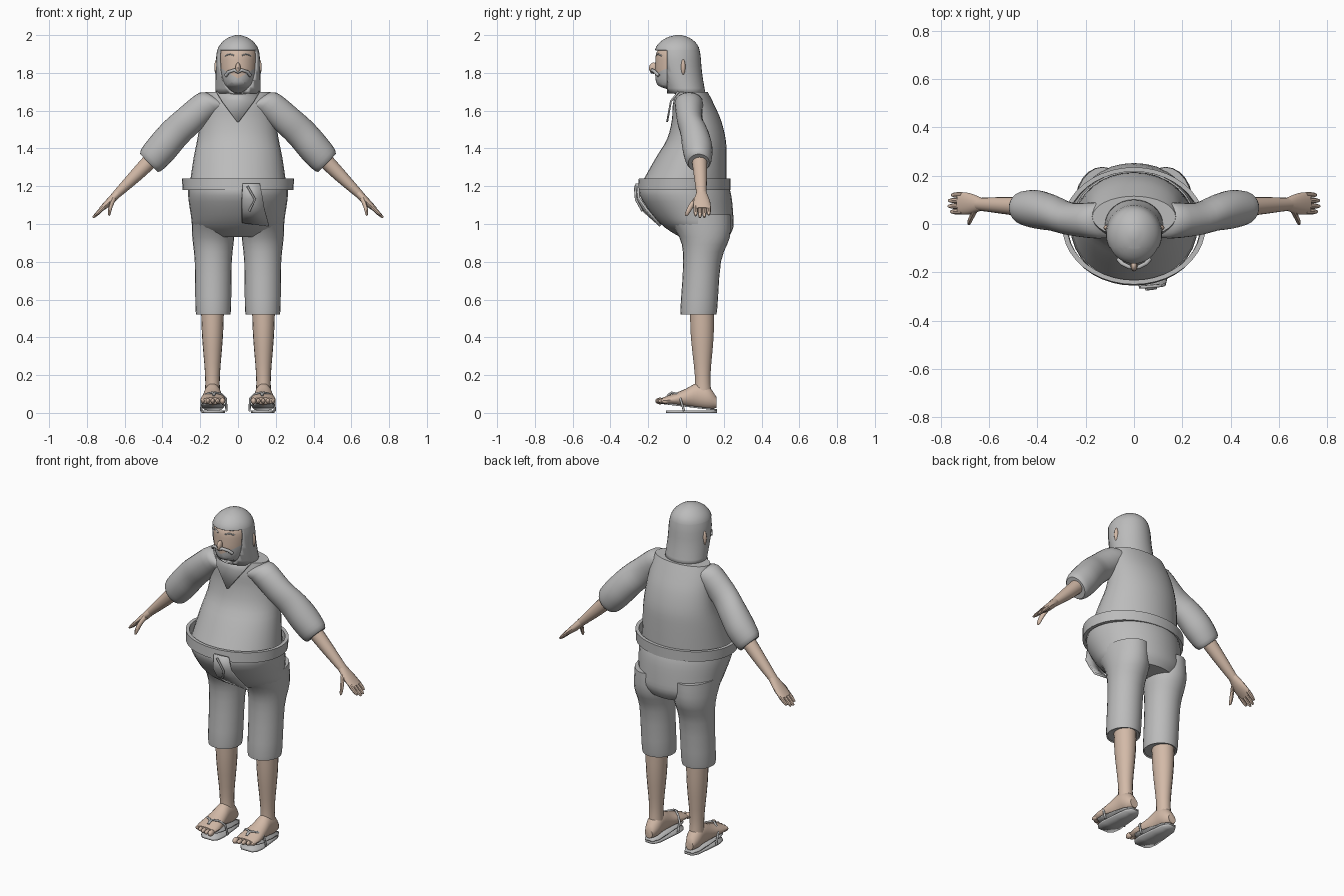
import bpy, bmesh
from math import sin, cos, pi, radians
from mathutils import Vector

cube = bpy.data.objects.get("Cube")
if cube:
    bpy.data.objects.remove(cube, do_unlink=True)

X, Y, Z = Vector((1, 0, 0)), Vector((0, 1, 0)), Vector((0, 0, 1))
ARM_UP = Vector((.7, 0, .72)).normalized()
parts = []


def material(name, colour):
    mat = bpy.data.materials.new(name)
    mat.use_nodes = True
    mat.diffuse_color = (*colour, 1)
    shader = mat.node_tree.nodes["Principled BSDF"]
    shader.inputs["Base Color"].default_value = (*colour, 1)
    shader.inputs["Roughness"].default_value = .8
    return mat


cloth = material("grey cloth", (.5, .5, .5))
skin = material("skin", (.65, .49, .39))


def finish(name, bm, *mats):
    """Turn a bmesh into a named object."""
    mesh = bpy.data.meshes.new(name)
    bm.to_mesh(mesh)
    bm.free()
    for mat in mats:
        mesh.materials.append(mat)
    obj = bpy.data.objects.new(name, mesh)
    bpy.context.collection.objects.link(obj)
    parts.append(obj)
    return obj


def smooth_rings(rings, steps):
    """Catmull-Rom interpolation between the given rings."""
    out = []
    for i in range(len(rings) - 1):
        a, b, c, d = (rings[min(max(i + k, 0), len(rings) - 1)] for k in (-1, 0, 1, 2))
        for s in range(steps):
            t = s / steps
            out.append([q + t / 2 * (r - p + t * (2*p - 5*q + 4*r - w + t * (3*(q - r) + w - p)))
                        for p, q, r, w in zip(a, b, c, d)])
    return out + [rings[-1]]


def loft_mesh(rings, u, v, sides=24, steps=3, closed=False, mirror=1):
    """Skin elliptical rings (x, y, z, radius_u, radius_v)."""
    bm = bmesh.new()
    loops = []
    for x, y, z, ru, rv in smooth_rings(rings, steps):
        loop = []
        for k in range(sides):
            a = 2 * pi * k / sides
            p = Vector((x, y, z)) + u * ru * cos(a) + v * rv * sin(a)
            loop.append(bm.verts.new((p.x * mirror, p.y, p.z)))
        loops.append(loop)
    pairs = list(zip(loops, loops[1:]))
    if closed:
        pairs.append((loops[-1], loops[0]))
    else:
        bm.faces.new(loops[0])
        bm.faces.new(loops[-1])
    for a, b in pairs:
        for k in range(sides):
            j = (k + 1) % sides
            bm.faces.new((a[k], a[j], b[j], b[k]))
    bmesh.ops.recalc_face_normals(bm, faces=bm.faces)
    return bm


def loft(name, mat, rings, u, v, **options):
    return finish(name, loft_mesh(rings, u, v, **options), mat)


def stack(rows, cx=0):
    """Rows of (height, front, back, half width) to horizontal rings."""
    return [(cx, (f + b) / 2, z, w, (b - f) / 2) for z, f, b, w in rows]


def blob(name, mat, centre, size):
    bm = bmesh.new()
    bmesh.ops.create_uvsphere(bm, u_segments=14, v_segments=8, radius=1)
    for vert in bm.verts:
        vert.co = Vector(c + s * p for c, s, p in zip(centre, size, vert.co))
    return finish(name, bm, mat)


def tube(name, mat, points, radius):
    curve = bpy.data.curves.new(name, "CURVE")
    curve.dimensions = "3D"
    curve.bevel_depth, curve.bevel_resolution = radius, 2
    curve.use_fill_caps = True
    spline = curve.splines.new("POLY")
    spline.points.add(len(points) - 1)
    for point, co in zip(spline.points, points):
        point.co = (*co, 1)
    curve.materials.append(mat)
    obj = bpy.data.objects.new(name, curve)
    bpy.context.collection.objects.link(obj)


def plate(name, mat, corners, thickness):
    """Strip of quads from paired left and right corners."""
    bm = bmesh.new()
    rows = [[bm.verts.new(p) for p in pair] for pair in corners]
    for a, b in zip(rows, rows[1:]):
        bm.faces.new((a[0], b[0], b[1], a[1]))
    obj = finish(name, bm, mat)
    solid = obj.modifiers.new("thickness", "SOLIDIFY")
    solid.thickness, solid.offset = thickness, 0
    return obj


def cut(bm, point, normal):
    bmesh.ops.bisect_plane(bm, geom=bm.verts[:] + bm.edges[:] + bm.faces[:],
                           plane_co=point, plane_no=normal)


# Torso with round belly, and seat of the trousers
loft("shirt", cloth, stack([(1.2, -.245, .215, .257), (1.35, -.16, .215, .235),
     (1.45, -.1, .21, .215), (1.55, -.075, .185, .2), (1.63, -.07, .15, .19),
     (1.7, -.055, .115, .172)]), X, Y, sides=32)
loft("trouser_seat", cloth, stack([(1.21, -.243, .222, .26), (1.15, -.245, .24, .264),
     (1.05, -.18, .25, .25), (.98, -.11, .25, .235), (.93, -.03, .225, .17)]), X, Y, sides=32)

# Belt band and hanging sash end
loft("belt", cloth, stack([(1.18, -.255, .235, .293), (1.24, -.25, .235, .297),
     (1.24, -.232, .217, .277), (1.18, -.237, .217, .273)]), X, Y,
     sides=40, steps=1, closed=True)
plate("sash_end", cloth, [((.025, -.262, 1.215), (.115, -.255, 1.215)),
      ((.02, -.262, 1.13), (.13, -.25, 1.14)), ((.02, -.225, 1.07), (.14, -.21, 1.08)),
      ((.02, -.15, 1.01), (.165, -.135, .99))], .012)
tube("sash_fold", cloth, [(.05, -.27, 1.2), (.09, -.265, 1.13), (.06, -.232, 1.07)], .006)

# Collar panel
plate("collar", cloth, [((-.115, -.04, 1.7), (.115, -.04, 1.7)),
      ((-.085, -.08, 1.65), (.085, -.08, 1.65)),
      ((-.004, -.1, 1.54), (.004, -.1, 1.54))], .01)

# Head, bearded below a slanted line
bm = loft_mesh(stack([(1.66, -.03, .07, .06), (1.705, -.08, .06, .062),
     (1.735, -.15, .06, .078), (1.79, -.163, .062, .094), (1.85, -.163, .065, .1),
     (1.91, -.155, .06, .096), (1.96, -.11, .03, .06), (1.98, -.07, -.01, .02)]),
     X, Y, sides=32)
for side in (-1, 1):
    cut(bm, (0, 0, 1.77), (-.6 * side, 0, 1))
for face in bm.faces:
    c = face.calc_center_median()
    face.material_index = int(c.z < 1.77 + .6 * abs(c.x))
finish("head", bm, skin, cloth)

# Hood, opened around the face
bm = loft_mesh(stack([(1.69, -.1, .103, .12), (1.8, -.145, .085, .118),
     (1.9, -.166, .076, .114), (1.95, -.15, .06, .095), (1.985, -.105, .02, .055),
     (2, -.055, -.025, .012)]), X, Y, sides=32)
bm.faces.ensure_lookup_table()
cut(bm, (0, -.1, 0), Y)
cut(bm, (0, 0, 1.92), Z)
opening = [f for f in bm.faces if f.normal.z < -.95 or
           (f.calc_center_median().y < -.1 and f.calc_center_median().z < 1.92)]
bmesh.ops.delete(bm, geom=opening, context="FACES")
hood = finish("hood", bm, cloth)
shell = hood.modifiers.new("thickness", "SOLIDIFY")
shell.thickness, shell.offset = .01, -1

# Nose and moustache
blob("nose", skin, (0, -.172, 1.825), (.014, .024, .03))
tube("moustache", cloth, [(-.065, -.145, 1.785), (-.05, -.163, 1.805), (-.02, -.178, 1.815),
     (0, -.18, 1.805), (.02, -.178, 1.815), (.05, -.163, 1.805), (.065, -.145, 1.785)], .009)

for side, label in ((1, "left_"), (-1, "right_")):
    # Ear and brow
    blob(label + "ear", skin, (side * .112, -.015, 1.83), (.014, .012, .042))
    tube(label + "brow", cloth, [(side * x, y, z) for x, y, z in
         ((.02, -.156, 1.892), (.045, -.147, 1.9), (.068, -.128, 1.89))], .004)

    # Sleeve, forearm and hand
    loft(label + "sleeve", cloth, [(.08, .02, 1.63, .07, .07), (.15, .015, 1.64, .075, .077),
         (.26, .02, 1.55, .068, .08), (.335, .045, 1.48, .074, .083),
         (.4, .06, 1.405, .08, .085), (.455, .066, 1.343, .07, .079),
         (.472, .068, 1.323, .056, .066)], Y, ARM_UP, mirror=side)
    loft(label + "forearm", skin, [(.44, .07, 1.36, .042, .042), (.53, .076, 1.268, .036, .036),
         (.645, .082, 1.155, .026, .022)], Y, ARM_UP, sides=16, mirror=side)
    loft(label + "palm", skin, [(.63, .082, 1.17, .026, .022), (.68, .084, 1.118, .044, .02),
         (.725, .086, 1.078, .046, .013)], Y, ARM_UP, sides=16, mirror=side)
    for i, reach in enumerate((.036, .046, .044, .032)):
        y = .051 + i * .023
        loft(label + "finger", skin, [(.71, y, 1.09, .012, .012),
             (.72 + reach * .6, y, 1.083 - reach * .65, .011, .01),
             (.722 + reach, y, 1.08 - reach, .006, .005)],
             Y, ARM_UP, sides=8, mirror=side)
    loft(label + "thumb", skin, [(.655, .06, 1.14, .014, .014), (.672, .03, 1.1, .015, .013),
         (.682, .008, 1.06, .012, .011), (.684, .002, 1.045, .006, .005)],
         Y, ARM_UP, sides=10, mirror=side)

    # Trouser leg and shin
    loft(label + "trouser_leg", cloth, stack([(.525, -.022, .155, .085), (.545, -.03, .165, .094),
         (.8, -.015, .185, .098), (.93, -.035, .232, .111), (1.05, -.12, .235, .115)],
         .131), X, Y, mirror=side)
    loft(label + "shin", skin, stack([(.56, .02, .15, .061), (.4, .025, .147, .055),
         (.2, .046, .13, .039), (.1, .045, .135, .04)], .135), X, Y, sides=18, mirror=side)

    # Foot and toes
    loft(label + "foot", skin, [(.135, .162, .055, .025, .028), (.135, .12, .08, .043, .06),
         (.135, .06, .092, .045, .066), (.135, 0, .08, .054, .048),
         (.133, -.07, .07, .066, .03), (.133, -.125, .064, .062, .017)],
         X, Z, sides=20, mirror=side)
    for i in range(5):
        size = .018 if i == 0 else .0135
        blob(label + "toe", skin, (side * (.084 + i * .0255 - size * .1),
             -.138 + i * i * .0018, .063), (size * .85, .024, size))

    # Sandal sole and thong straps
    sole = [(y, w) for y, w in ((-.105, .035), (-.085, .055), (-.04, .062),
                                (.05, .054), (.13, .045), (.165, .025))]
    plate(label + "sole", cloth, [((side * .13 - w, y, .006), (side * .13 + w, y, .006))
          for y, w in sole], .012)
    plate(label + "footbed", cloth, [((side * .132 - w, y, .036 - y * .12),
          (side * .132 + w, y, .036 - y * .12)) for y, w in sole], .008)
    for edge in (-1, 1):
        tube(label + "strap", cloth, [(side * (.128 + edge * dx), y, z) for dx, y, z in
             ((0, -.1, .09), (.006, -.075, .108), (.04, -.05, .1), (.064, -.03, .075),
              (.067, -.01, .01))], .006)

# Smooth shading with crisp hems
bpy.ops.object.select_all(action="DESELECT")
for obj in parts:
    obj.select_set(True)
bpy.context.view_layer.objects.active = parts[0]
bpy.ops.object.shade_smooth_by_angle(angle=radians(40))
